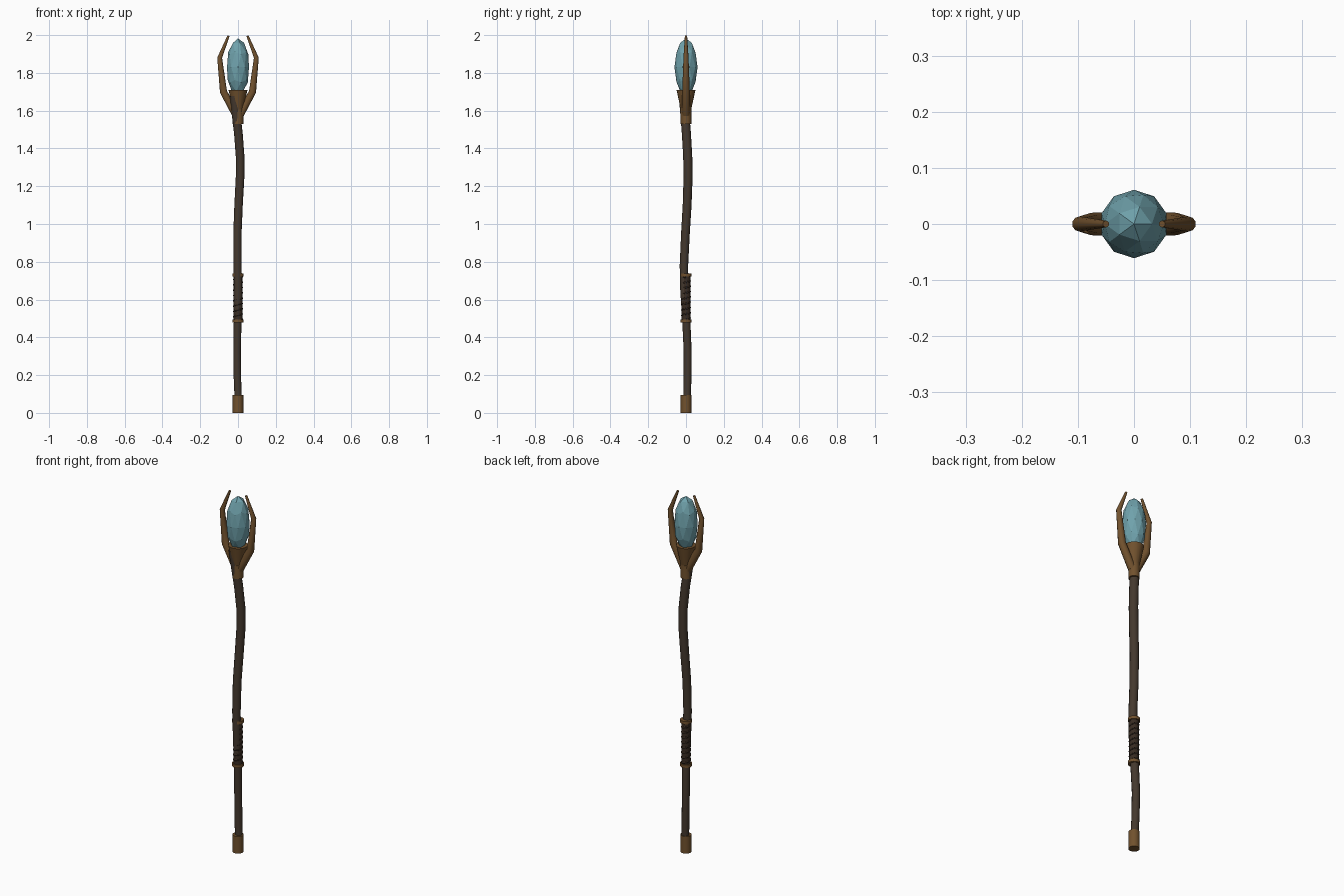
import bpy, bmesh, math
from mathutils import Vector

if "Cube" in bpy.data.objects:
    bpy.data.objects.remove(bpy.data.objects["Cube"])


def material(name, rgb):
    m = bpy.data.materials.new(name)
    m.diffuse_color = (*rgb, 1)
    m.use_nodes = True
    m.node_tree.nodes["Principled BSDF"].inputs["Base Color"].default_value = m.diffuse_color
    return m


WOOD = material("dark_wood", (0.058, 0.040, 0.027))
BRONZE = material("aged_bronze", (0.165, 0.083, 0.027))
LEATHER = material("dark_leather", (0.040, 0.025, 0.016))
CRYSTAL = material("teal_crystal", (0.16, 0.36, 0.41))


def finish(bm, name, mat, smooth=True):
    bmesh.ops.recalc_face_normals(bm, faces=bm.faces)
    me = bpy.data.meshes.new(name)
    bm.to_mesh(me)
    bm.free()
    me.materials.append(mat)
    ob = bpy.data.objects.new(name, me)
    bpy.context.collection.objects.link(ob)
    if smooth:
        bpy.ops.object.select_all(action='DESELECT')
        ob.select_set(True)
        bpy.context.view_layer.objects.active = ob
        bpy.ops.object.shade_smooth_by_angle(angle=math.radians(40))
    return ob


def tube(name, path, radii, sides, mat):
    """Sweep a tapering round section along a path, with end caps."""
    pts = [Vector(p) for p in path]
    bm = bmesh.new()
    rings = []
    for i, p in enumerate(pts):
        t = (pts[min(i + 1, len(pts) - 1)] - pts[max(i - 1, 0)]).normalized()
        u = Vector((0, 1, 0)) if abs(t.y) < 0.7 else Vector((0, 0, 1))
        u = (u - t * u.dot(t)).normalized()
        v = t.cross(u)
        rings.append([bm.verts.new(p + radii[i] * (u * math.cos(a) + v * math.sin(a)))
                      for a in (2 * math.pi * k / sides for k in range(sides))])
    for a, b in zip(rings, rings[1:]):
        for k in range(sides):
            j = (k + 1) % sides
            bm.faces.new((a[k], a[j], b[j], b[k]))
    bm.faces.new(rings[0])
    bm.faces.new(rings[-1])
    return finish(bm, name, mat)


def cone(name, z0, z1, r0, r1, mat, sides=16):
    bm = bmesh.new()
    bmesh.ops.create_cone(bm, cap_ends=True, segments=sides, radius1=r0, radius2=r1, depth=z1 - z0)
    bmesh.ops.translate(bm, verts=bm.verts, vec=(0, 0, (z0 + z1) / 2))
    return finish(bm, name, mat)


# Crooked wooden shaft
shaft = [(0.003, 0.004, 0.03), (-0.003, 0.008, 0.18), (-0.005, 0.009, 0.32),
         (-0.002, 0.002, 0.48), (0.0, -0.009, 0.66), (-0.002, -0.011, 0.78),
         (-0.003, -0.003, 0.95), (0.003, 0.006, 1.10), (0.011, 0.011, 1.25),
         (0.011, 0.009, 1.36), (0.002, 0.002, 1.48), (-0.010, -0.006, 1.58),
         (-0.020, -0.014, 1.68)]
tube("shaft", shaft, [0.020 + 0.004 * min(1, z / 1.3) for _, _, z in shaft], 10, WOOD)

# Metal foot
cone("foot_cap", 0, 0.095, 0.028, 0.028, BRONZE)

# Leather grip with spiral wrap and end rings
cone("grip", 0.485, 0.73, 0.0235, 0.0235, LEATHER)
TURNS, STEPS = 8, 12
helix = [(0.0215 * math.cos(2 * math.pi * i / STEPS), 0.0215 * math.sin(2 * math.pi * i / STEPS),
          0.495 + 0.225 * i / (TURNS * STEPS)) for i in range(TURNS * STEPS + 1)]
tube("grip_wrap", helix, [0.0055] * len(helix), 6, LEATHER)
for name, z in (("grip_ring_lower", 0.486), ("grip_ring_upper", 0.729)):
    cone(name, z - 0.008, z + 0.008, 0.03, 0.03, BRONZE)

# Head socket: collar and flared cup
cone("head_collar", 1.53, 1.605, 0.028, 0.028, BRONZE)
cone("crystal_cup", 1.58, 1.71, 0.022, 0.05, BRONZE)

# Pair of curved prongs
for side, label in ((-1, "left"), (1, "right")):
    path = [(side * x, 0, z) for x, z in ((0.012, 1.58), (0.077, 1.70), (0.097, 1.88), (0.050, 1.997))]
    tube("prong_" + label, path, [0.021, 0.020, 0.0135, 0.006], 10, BRONZE)

# Faceted crystal
bm = bmesh.new()
bmesh.ops.create_icosphere(bm, subdivisions=2, radius=1)
bmesh.ops.scale(bm, verts=bm.verts, vec=(0.061, 0.061, 0.152))
bmesh.ops.translate(bm, verts=bm.verts, vec=(0, 0, 1.83))
finish(bm, "crystal", CRYSTAL, smooth=False)
